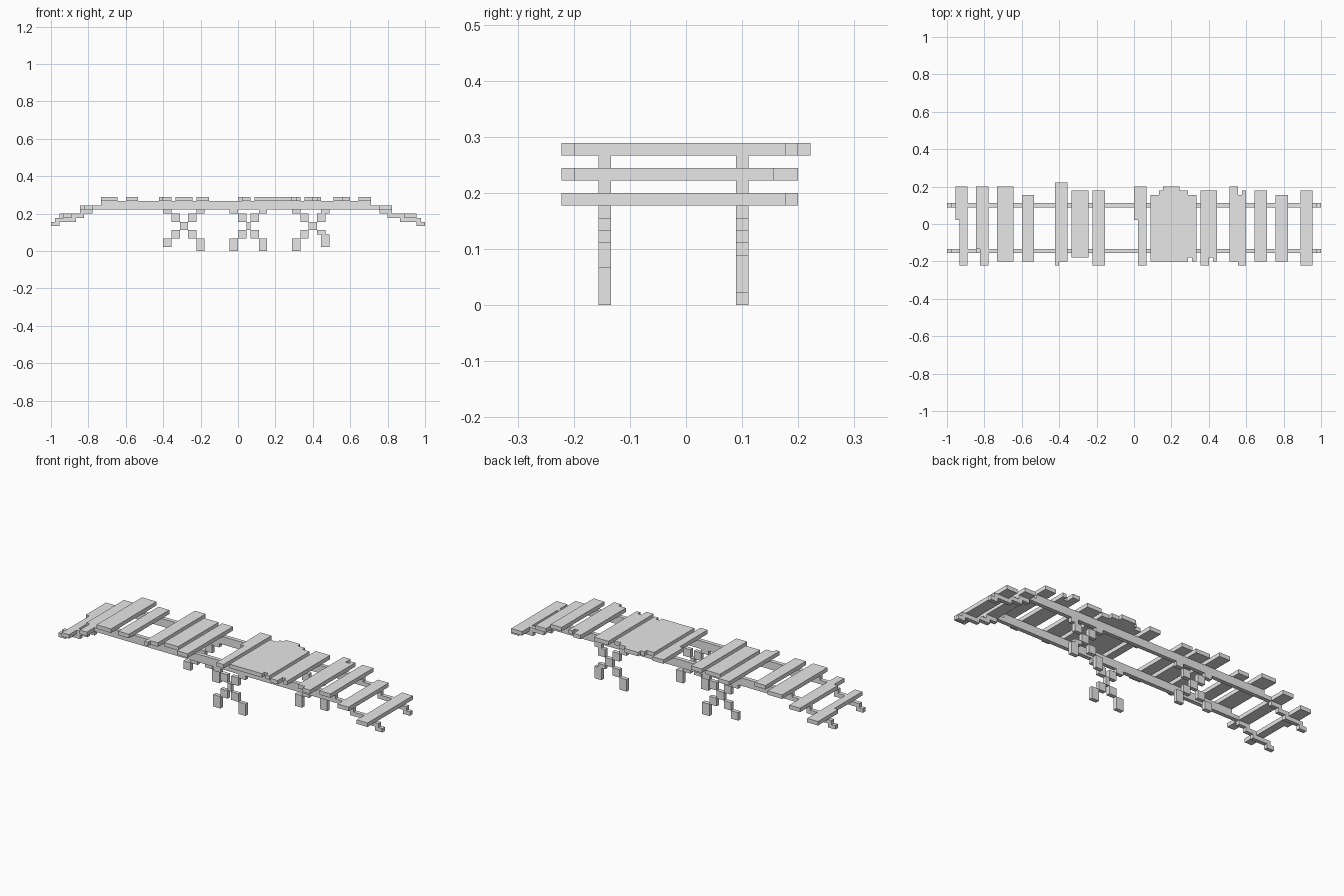
import bpy, bmesh

if "Cube" in bpy.data.objects:
    bpy.data.objects.remove(bpy.data.objects["Cube"])

V = 1 / 45  # one block unit

mat = bpy.data.materials.new("plain grey")
mat.diffuse_color = (0.8, 0.8, 0.8, 1)
mat.use_nodes = True
mat.node_tree.nodes["Principled BSDF"].inputs["Base Color"].default_value = mat.diffuse_color


def finish(name, bm):
    bmesh.ops.recalc_face_normals(bm, faces=bm.faces)
    bmesh.ops.scale(bm, vec=(V, V, V), verts=bm.verts)
    me = bpy.data.meshes.new(name)
    bm.to_mesh(me)
    bm.free()
    me.materials.append(mat)
    ob = bpy.data.objects.new(name, me)
    bpy.context.collection.objects.link(ob)


def add_box(bm, x0, x1, y0, y1, z0, z1):
    vs = bmesh.ops.create_cube(bm, size=1)["verts"]
    for v in vs:
        v.co = (x1 if v.co.x > 0 else x0,
                y1 if v.co.y > 0 else y0,
                z1 if v.co.z > 0 else z0)


def plank(name, z, cols):
    """Plank outline from side-by-side strips (x0, x1, y0, y1), extruded up."""
    pts = []
    for x0, x1, y0, y1 in cols:
        pts += [(x0, y0), (x1, y0)]
    for x0, x1, y0, y1 in reversed(cols):
        pts += [(x1, y1), (x0, y1)]
    clean = [p for i, p in enumerate(pts) if p != pts[i - 1]]
    bm = bmesh.new()
    face = bm.faces.new([bm.verts.new((x, y, z)) for x, y in clean])
    top = bmesh.ops.extrude_face_region(bm, geom=[face])["geom"]
    for v in top:
        if isinstance(v, bmesh.types.BMVert):
            v.co.z += 1
    finish(name, bm)


# Stepped rails under the deck
RAIL = [(-45, -43, 6, 7), (-44, -39, 7, 8), (-40, -37, 8, 9), (-38, -35, 9, 10),
        (-35, -33, 10, 11), (-33, 32, 10, 12), (32, 34, 10, 11),
        (34, 37, 9, 10), (36, 40, 8, 9), (39, 44, 7, 8), (43, 45, 6, 7)]
for name, y in (("front_rail", -7), ("back_rail", 4)):
    bm = bmesh.new()
    for x0, x1, z0, z1 in RAIL:
        add_box(bm, x0, x1, y, y + 1, z0, z1)
    finish(name, bm)

# Uneven deck planks, lower at both ends
PLANKS = [
    (8, [(-43, -42, 1, 9), (-42, -40, -10, 9)]),
    (10, [(-38, -37, -6, 9), (-37, -35, -10, 9)]),
    (12, [(-33, -29, -9, 9)]),
    (12, [(-27, -24, -9, 7)]),
    (12, [(-19, -18, -10, 10), (-18, -16, -9, 10)]),
    (12, [(-15, -11, -8, 8)]),
    (12, [(-10, -7, -10, 8)]),
    (12, [(0, 1, 1, 9), (1, 3, -10, 9)]),
    (12, [(4, 6, -9, 7), (6, 7, -9, 8), (7, 11, -9, 9), (11, 13, -9, 8),
          (13, 14, -8, 7), (14, 15, -9, 7)]),
    (12, [(16, 18, -10, 8), (18, 19, -8, 8), (19, 20, -9, 8)]),
    (12, [(23, 25, -9, 9), (25, 26, -10, 7), (26, 27, -10, 8)]),
    (12, [(29, 32, -9, 8)]),
    (10, [(34, 37, -9, 7)]),
    (8, [(40, 43, -10, 8)]),
]
for i, (z, cols) in enumerate(PLANKS):
    plank(f"plank_{i + 1}", z, cols)


# Crossed supports: two under the back rail, one under the front rail
def support(name, y, c0, c1, left_foot, right_foot, shift=0):
    bm = bmesh.new()
    r = c1 - shift  # outer right blocks may sit one unit closer
    lo, hi = left_foot
    ro, rh = right_foot
    parts = [(c0, c1, 5, 7),
             (c0 - 2, c0, 7, 9), (c1, c1 + 2, 7, 9),
             (c0 - 4, c0 - 2, 9, 10), (r + 2, r + 4, 9, 10),
             (c0 - 2, c0, hi, 5), (c1, c1 + 2, rh, 5),
             (c0 - 4, c0 - 2, lo, hi), (r + 2, r + 4, ro, rh)]
    for x0, x1, z0, z1 in parts:
        add_box(bm, x0, x1, y, y + 1, z0, z1)
    finish(name, bm)


support("left_support", 4, -14, -12, (1, 3), (0, 3))
support("middle_support", -7, 2, 3, (0, 3), (0, 3))
support("right_support", 4, 17, 19, (0, 3), (1, 4), shift=1)
